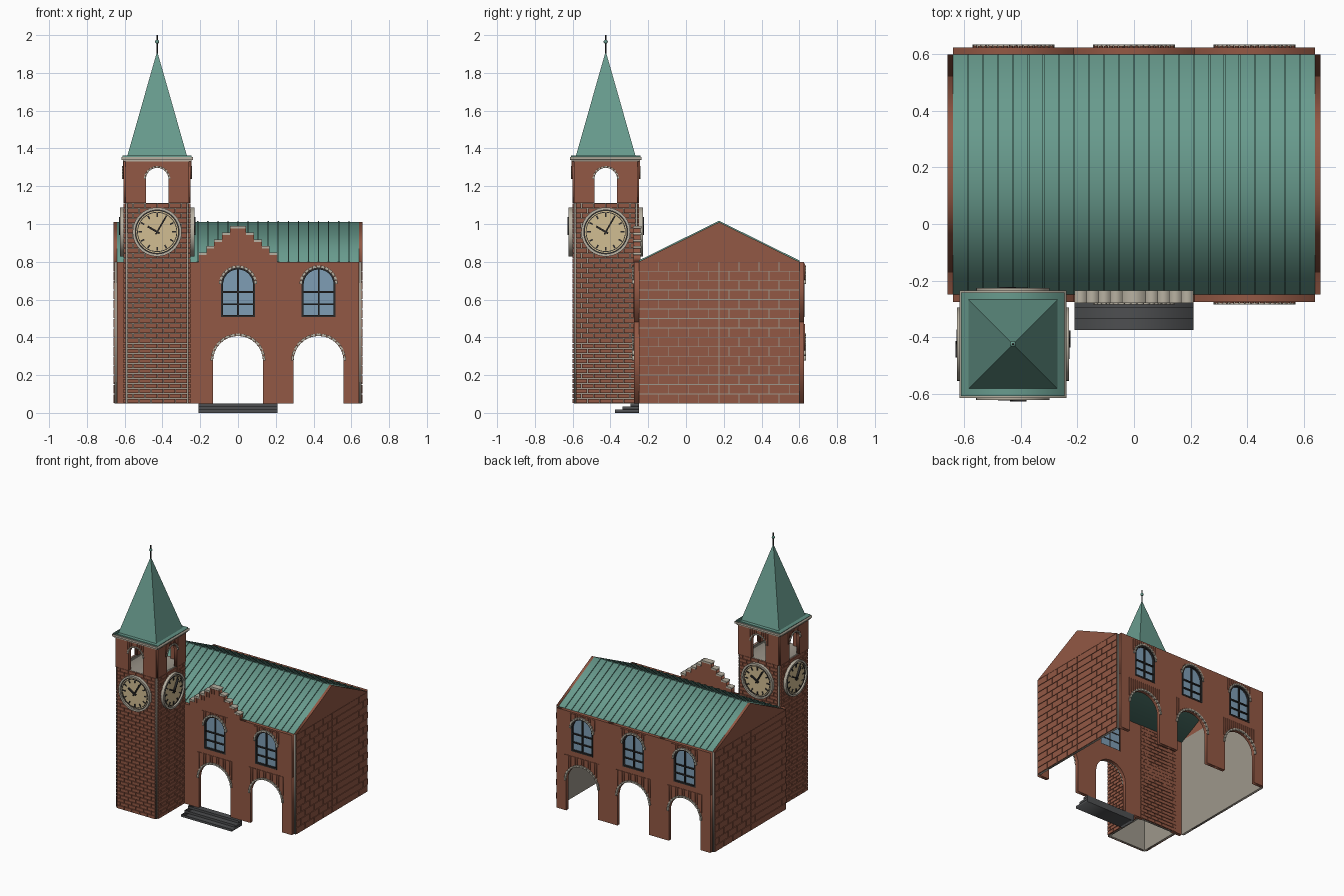
import bpy, bmesh
from math import pi, sin, cos, radians, sqrt
from mathutils import Matrix, Vector

if "Cube" in bpy.data.objects:
    bpy.data.objects.remove(bpy.data.objects["Cube"])

def material(name, *rgb):
    m = bpy.data.materials.new(name)
    m.use_nodes = True
    m.diffuse_color = (*rgb, 1)
    m.node_tree.nodes["Principled BSDF"].inputs["Base Color"].default_value = (*rgb, 1)
    return m

BRICK = material("red brick", .29, .098, .058)
MORTAR = material("grey mortar", .34, .31, .26)
STONE = material("pale stone", .48, .44, .36)
COPPER = material("green copper", .14, .33, .27)
GLASS = material("blue glass", .21, .34, .46)
DARK = material("dark iron", .025, .024, .024)
STEP = material("slate step", .075, .078, .082)
CREAM = material("cream dial", .64, .51, .29)

def facing(degrees, x=0, y=0):
    """Frame with u to the viewer's right, v up and w outward."""
    return (Matrix.Translation((x, y, 0)) @ Matrix.Rotation(radians(degrees), 4, 'Z')
            @ Matrix.Rotation(pi / 2, 4, 'X'))

def plate(name, outlines, near, far, mat, place):
    """Extrude closed outlines (inner ones are holes) from w=near to w=far."""
    cu = bpy.data.curves.new(name, 'CURVE')
    cu.dimensions = '2D'
    cu.fill_mode = 'BOTH'
    cu.extrude = (far - near) / 2
    for pts in outlines:
        sp = cu.splines.new('POLY')
        sp.points.add(len(pts) - 1)
        for p, (u, v) in zip(sp.points, pts):
            p.co = (u, v, 0, 1)
        sp.use_cyclic_u = True
    ob = bpy.data.objects.new(name, cu)
    ob.matrix_world = place @ Matrix.Translation((0, 0, (near + far) / 2))
    bpy.context.collection.objects.link(ob)
    bpy.ops.object.select_all(action='DESELECT')
    ob.select_set(True)
    bpy.context.view_layer.objects.active = ob
    bpy.ops.object.convert(target='MESH')
    mesh = bpy.context.view_layer.objects.active.data
    mesh.materials.clear()
    mesh.materials.append(mat)

def rect(u0, v0, u1, v1):
    return [(u0, v0), (u1, v0), (u1, v1), (u0, v1)]

def arc(r, v, a0=0, a1=pi, n=16):
    angles = [a0 + (a1 - a0) * i / n for i in range(n + 1)]
    return [(r * cos(a), v + r * sin(a)) for a in angles]

def circle(r, v):
    return arc(r, v, 0, 2 * pi, 40)[:-1]

def arched(half, bottom, spring):
    return [(-half, bottom), (half, bottom)] + arc(half, spring)

def doorway_wall(half, bottom, top, hole, spring):
    """Wall outline with an arched opening that reaches its lower edge."""
    return [(half, bottom), (half, top), (-half, top), (-half, bottom), (-hole, bottom),
            *arc(hole, spring)[::-1], (hole, bottom)]

def voussoirs(r0, r1, v, count):
    ends = [(pi * (i + .06) / count, pi * (i + .94) / count) for i in range(count)]
    return [arc(r0, v, a, b, 2) + arc(r1, v, b, a, 2) for a, b in ends]

def soldiers(r, v, top, reach, step):
    """Upright bricks standing on the curve of an arch."""
    out, u = [], step / 2
    while u < reach:
        low = v + sqrt(max(r * r - u * u, 0))
        out += [rect(s * u - step * .4, low, s * u + step * .4, top) for s in (-1, 1)]
        u += step
    return out

def brick_field(name, u0, u1, v0, v1, w0, w1, width, rows, gap, place):
    """Running bond of separate bricks, clipped at the ends."""
    bm = bmesh.new()
    h = (v1 - v0) / rows
    for row in range(rows):
        u = u0 - (row % 2) * width / 2
        while u < u1 - gap:
            a, b = max(u, u0), min(u + width, u1)
            size = Vector((b - a - gap, h - gap, w1 - w0))
            mid = Vector(((a + b) / 2, v0 + h * (row + .5), (w0 + w1) / 2))
            bmesh.ops.create_cube(bm, size=1, matrix=Matrix.LocRotScale(mid, None, size))
            u += width
    me = bpy.data.meshes.new(name)
    bm.to_mesh(me)
    bm.free()
    me.materials.append(BRICK)
    ob = bpy.data.objects.new(name, me)
    ob.matrix_world = place
    bpy.context.collection.objects.link(ob)

# Hall dimensions
BAY, BASE, FLOOR, EAVE, RIDGE = .4267, .05, .48, .8, 1.01
MID, DEPTH, END, THICK = .175, .425, .64, .025

def bay(name, place):
    """One wall bay: open arch below, arched window above."""
    half, t = BAY / 2, THICK
    plate(name + "_arch_wall", [doorway_wall(half, BASE, FLOOR, .132, .275)], 0, t, BRICK, place)
    plate(name + "_arch_stones", voussoirs(.132, .145, .275, 15), t - .005, t + .01, STONE, place)
    plate(name + "_arch_bricks", soldiers(.146, .275, .47, .14, .018), t, t + .004, BRICK, place)
    pane = arched(.088, .51, .68)
    plate(name + "_window_wall", [rect(-half, FLOOR, half, EAVE), pane], 0, t, BRICK, place)
    plate(name + "_glass", [pane], .008, .014, GLASS, place)
    plate(name + "_frame", [arched(.09, .508, .68), arched(.079, .519, .68)], .005, t + .003, DARK, place)
    plate(name + "_mullion", [rect(-.004, .51, .004, .76)], .006, t, DARK, place)
    plate(name + "_bars", [rect(-.085, v - .004, .085, v + .004) for v in (.575, .64)], .006, t, DARK, place)
    plate(name + "_window_stones", voussoirs(.089, .101, .68, 13), t - .005, t + .01, STONE, place)
    plate(name + "_window_bricks", soldiers(.102, .68, .79, .1, .018), t, t + .004, BRICK, place)

for i in (-1, 0, 1):
    bay("front_bay", facing(0, i * BAY, MID - DEPTH))
    bay("back_bay", facing(180, i * BAY, MID + DEPTH))

# Gable ends
for side in (1, -1):
    place = facing(90 * side, side * END, MID)
    plate("gable_backing", [rect(-DEPTH, BASE, DEPTH, EAVE)], 0, .014, MORTAR, place)
    plate("gable_top", [[(-DEPTH, EAVE), (DEPTH, EAVE), (0, RIDGE)]], 0, .02, BRICK, place)
    for u in (-DEPTH, 0):
        brick_field("gable_bricks", u, u + DEPTH, BASE, EAVE, .013, .02, .106, 15, .004, place)

# Roof with standing seams
def chevron(low, high):
    return [(-DEPTH, EAVE + low), (0, RIDGE + low), (DEPTH, EAVE + low),
            (DEPTH, EAVE + high), (0, RIDGE + high), (-DEPTH, EAVE + high)]

along = facing(90, 0, MID)
plate("roof", [chevron(-.015, 0)], -END, END, COPPER, along)
for i in range(1, 24):
    x = -END + i * BAY / 8
    plate("roof_seam", [chevron(-.002, .007)], x - .003, x + .003, COPPER, along)

# Stepped parapet with stone caps
front = facing(0, 0, MID - DEPTH)
outline = [(.21, EAVE)]
for i in range(5):
    u, v = .21 - .042 * i, .836 + .035 * i
    inner = u - .042
    outline += [(u, v), (inner, v)]
    caps = [(inner, u), (-u, -inner)] if i < 4 else [(-u, u)]
    plate("parapet_cap", [rect(a, v, b, v + .013) for a, b in caps], -.015, .03, STONE, front)
    plate("parapet_bricks", [rect(s * (u - k) - .007, v - .04, s * (u - k) + .007, v - .003)
                             for s in (-1, 1) for k in (.011, .031)], THICK, THICK + .003, BRICK, front)
outline.pop()
plate("parapet", [outline + [(-u, v) for u, v in outline[::-1]]], -.008, THICK, BRICK, front)

# Entrance steps
for i in range(3):
    plate("entrance_step", [rect(-.21, i * BASE / 3, .21, (i + 1) * BASE / 3)], 0, .125 - i * .04, STEP, front)

# Tower
TX, TY, HALF, BELFRY, TOP, DIAL = -.428, -.425, .177, 1.11, 1.335, .958

def turned(outline, degrees):
    """Turn an outline clockwise and move it to the dial centre."""
    turn = Matrix.Rotation(radians(-degrees), 2)
    return [tuple(turn @ Vector(p) + Vector((0, DIAL))) for p in outline]

for angle in (0, 90, 180, 270):
    place = facing(angle, TX, TY)
    plate("tower_backing", [rect(-.167, BASE, .167, BELFRY)], .155, .167, MORTAR, place)
    brick_field("tower_bricks", -.16, .16, BASE, BELFRY, .166, HALF, .064, 40, .004, place)
    plate("belfry_wall", [doorway_wall(.168, BELFRY, TOP, .06, 1.237)], .15, HALF, BRICK, place)
    plate("belfry_stones", voussoirs(.06, .07, 1.237, 11), HALF - .005, HALF + .008, STONE, place)
    plate("belfry_bricks", soldiers(.071, 1.237, 1.33, .08, .016), HALF, HALF + .004, BRICK, place)
    # Clock
    plate("clock_rim", [circle(.13, DIAL), circle(.116, DIAL)], .165, .198, STONE, place)
    plate("clock_back", [circle(.118, DIAL)], .165, .185, DARK, place)
    plate("clock_dial", [circle(.111, DIAL)], .18, .189, CREAM, place)
    plate("clock_ring", [circle(.106, DIAL), circle(.102, DIAL)], .188, .192, DARK, place)
    ticks = [turned(rect(-.004, .079, .004, .099), hour * 30) for hour in range(12)]
    plate("clock_marks", ticks, .188, .193, DARK, place)
    plate("minute_hand", [turned(rect(-.004, -.015, .004, .088), 30)], .188, .203, DARK, place)
    plate("hour_hand", [turned(rect(-.005, -.015, .005, .058), -60)], .188, .2, DARK, place)

# Belfry floor, cornice and spire base
for name, half, low, high, mat in (("belfry_floor", .16, BELFRY - .02, BELFRY, MORTAR),
                                   ("cornice_lower", .181, TOP - .005, TOP + .006, STONE),
                                   ("cornice", .19, TOP + .005, TOP + .02, STONE),
                                   ("spire_base", .183, TOP + .02, TOP + .028, COPPER)):
    plate(name, [rect(-half, low, half, high)], -half, half, mat, facing(0, TX, TY))

# Spire and finial
def finish(name, mat):
    bpy.context.object.name = name
    bpy.context.object.data.materials.append(mat)

bpy.ops.mesh.primitive_cone_add(vertices=4, radius1=.158 * sqrt(2), radius2=.004, depth=.545,
                                location=(TX, TY, 1.6325), rotation=(0, 0, pi / 4))
finish("spire", COPPER)
bpy.ops.mesh.primitive_cylinder_add(vertices=10, radius=.004, depth=.11, location=(TX, TY, 1.945))
finish("finial_rod", DARK)
bpy.ops.mesh.primitive_uv_sphere_add(segments=12, ring_count=8, radius=.011, location=(TX, TY, 1.965))
finish("finial_ball", COPPER)
bpy.ops.object.shade_smooth()
